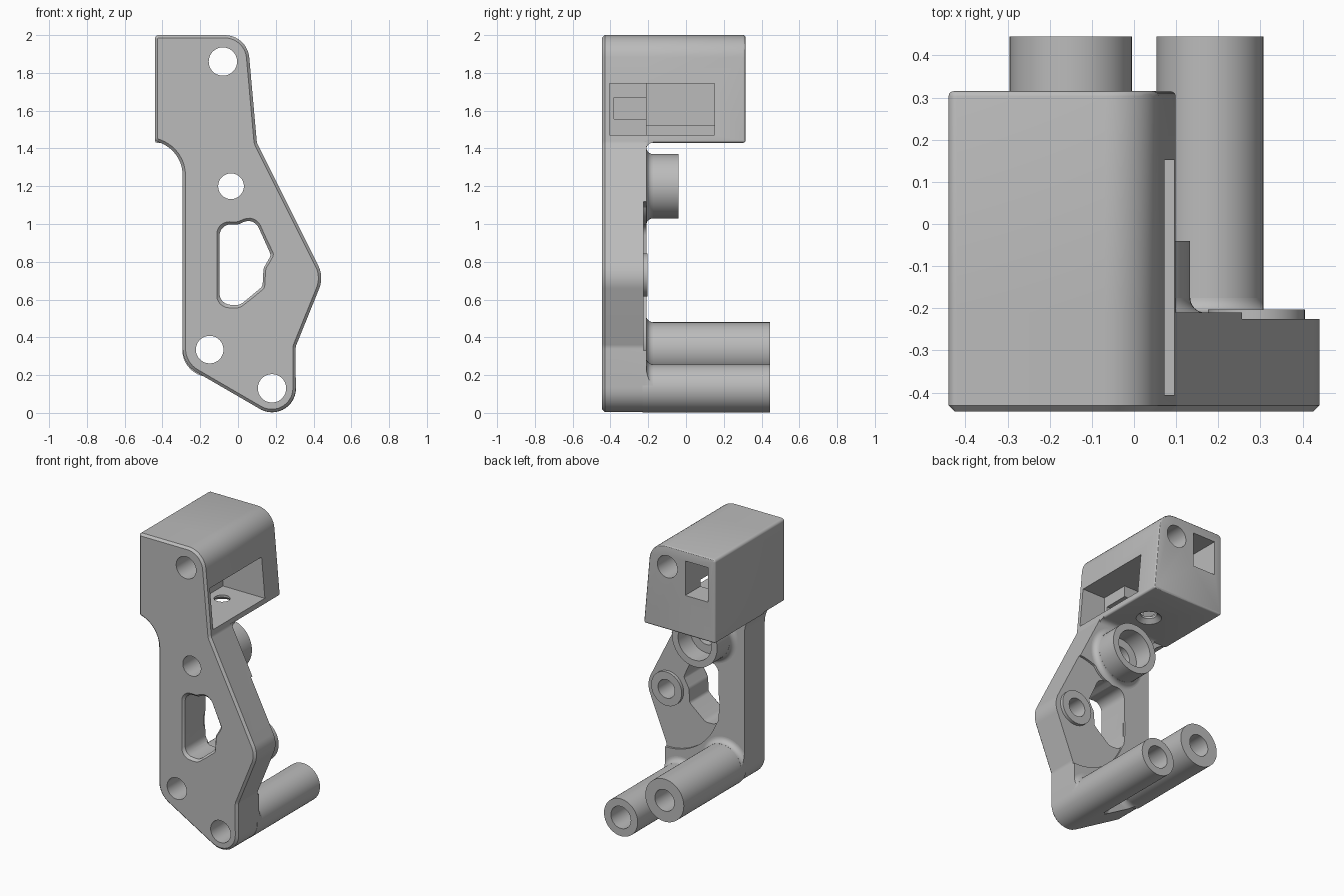
import bpy, bmesh, math
from mathutils import Vector

if "Cube" in bpy.data.objects:
    bpy.data.objects.remove(bpy.data.objects["Cube"])

grey = bpy.data.materials.new("plain_grey")
grey.use_nodes = True
COL = (0.5, 0.5, 0.5, 1)
grey.diffuse_color = COL
grey.node_tree.nodes["Principled BSDF"].inputs["Base Color"].default_value = COL

FRONT, FACE, BOX_BACK, TUBE_END = -0.445, -0.21, 0.315, 0.445


def circle(cx, cz, r, n=56):
    return [(cx + r * math.cos(2 * math.pi * i / n), cz + r * math.sin(2 * math.pi * i / n))
            for i in range(n)]


def rounded(corners, n=10):
    """Polygon with a fillet radius at every corner (x, z, r)."""
    out = []
    for i, (x, z, r) in enumerate(corners):
        p = Vector((x, z))
        a = (Vector(corners[i - 1][:2]) - p).normalized()
        b = (Vector(corners[(i + 1) % len(corners)][:2]) - p).normalized()
        half = a.angle(b) / 2
        c = p + (a + b).normalized() * r / math.sin(half)
        s = p + a * r / math.tan(half) - c
        e = p + b * r / math.tan(half) - c
        turn = math.atan2(s.x * e.y - s.y * e.x, s.dot(e))
        for k in range(n + 1):
            t = turn * k / n
            out.append((c.x + s.x * math.cos(t) - s.y * math.sin(t),
                        c.y + s.x * math.sin(t) + s.y * math.cos(t)))
    return out


def loft(name, rings, axis="y", bevel_at=None, width=0.015, segments=1):
    """Closed solid through rings [(points, position along axis)]."""
    place = {"x": lambda a, b, t: (t, a, b), "y": lambda a, b, t: (a, t, b),
             "z": lambda a, b, t: (a, b, t)}[axis]
    bm = bmesh.new()
    loops = [[bm.verts.new(place(a, b, t)) for a, b in pts] for pts, t in rings]
    n = len(loops[0])
    for low, high in zip(loops, loops[1:]):
        for i in range(n):
            j = (i + 1) % n
            bm.faces.new((low[i], low[j], high[j], high[i]))
    bm.faces.new(loops[0])
    bm.faces.new(loops[-1])
    bmesh.ops.recalc_face_normals(bm, faces=bm.faces)
    if bevel_at is not None:
        edges = [e for e in bm.edges if all(abs(v.co.y - bevel_at) < 1e-5 for v in e.verts)]
        bmesh.ops.bevel(bm, geom=edges, offset=width, segments=segments, profile=0.5,
                        affect='EDGES', clamp_overlap=False)
    mesh = bpy.data.meshes.new(name)
    bm.to_mesh(mesh)
    bm.free()
    mesh.materials.append(grey)
    ob = bpy.data.objects.new(name, mesh)
    bpy.context.collection.objects.link(ob)
    return ob


def box(name, x0, x1, y0, y1, z0, z1):
    return loft(name, [([(x0, z0), (x1, z0), (x1, z1), (x0, z1)], y) for y in (y0, y1)])


def boolean(ob, cutters, operation='DIFFERENCE'):
    bpy.context.view_layer.objects.active = ob
    for c in cutters:
        m = ob.modifiers.new("cut", 'BOOLEAN')
        m.operation, m.solver, m.object = operation, 'EXACT', c
        bpy.ops.object.modifier_apply(modifier=m.name)


# Front plate
outline = rounded([(-0.44, 2.0, 0.02), (0.049, 2.0, 0.13), (0.10, 1.43, 0.05),
                   (0.455, 0.72, 0.15), (0.305, 0.35, 0.06), (0.307, -0.09, 0.127),
                   (-0.293, 0.258, 0.145), (-0.293, 1.39, 0.185), (-0.44, 1.44, 0.02)])
plate = loft("mount_plate", [(outline, FRONT), (outline, FACE)], bevel_at=FRONT)

# Deep box at the top
box_shape = rounded([(-0.44, 2.0, 0.02), (0.049, 2.0, 0.13),
                     (0.10, 1.43, 0.012), (-0.44, 1.43, 0.012)])
top_box = loft("motor_box", [(box_shape, FACE), (box_shape, BOX_BACK)],
               bevel_at=BOX_BACK, width=0.012, segments=3)

# Fillet under the box
f = 0.035
cove = [(FACE - 0.01, 1.44), (FACE - 0.01, 1.43 - f)]
for k in range(9):
    t = math.pi / 2 * k / 8
    cove.append((FACE + f * (1 - math.cos(t)), 1.43 - f * (1 - math.sin(t))))
cove.append((FACE + f, 1.44))
box_fillet = loft("box_fillet", [(cove, -0.33), (cove, 0.10)], axis="x")

# Tubes and boss with flared feet, trimmed to the plate outline
trim = loft("trim", [(outline, -0.6), (outline, 0.6)])
tubes, feet = [], []
for name, cx, cz, r, end in (("lower_tube", 0.18, 0.13, 0.127, TUBE_END),
                             ("upper_tube", -0.15, 0.335, 0.145, TUBE_END),
                             ("middle_boss", -0.037, 1.2, 0.17, -0.04)):
    tubes.append(loft(name, [(circle(cx, cz, r), -0.23), (circle(cx, cz, r), end)]))
    rings = [(circle(cx, cz, r + f), -0.23)]
    for k in range(9):
        t = math.pi / 2 * k / 8
        rings.append((circle(cx, cz, r + 0.0005 + f * (1 - math.sin(t))),
                      FACE + f * (1 - math.cos(t))))
    foot = loft(name + "_foot", rings)
    boolean(foot, [trim], 'INTERSECT')
    feet.append(foot)

# Small raised pad inside a round recess
pad = loft("pivot_pad", [(circle(0.29, 0.73, 0.115), -0.24), (circle(0.29, 0.73, 0.115), -0.203)])
recess = loft("recess", [(circle(0.29, 0.725, 0.395, 96), -0.225), (circle(0.29, 0.725, 0.395, 96), 0)])

# Round holes
def drill(cx, cz, r, y0=-0.6, y1=0.6):
    return loft("drill", [(circle(cx, cz, r), y0), (circle(cx, cz, r), y1)])

holes = [drill(-0.08, 1.86, 0.075), drill(0.18, 0.13, 0.075), drill(-0.15, 0.335, 0.073),
         drill(-0.037, 1.2, 0.068)]
counterbore = drill(-0.037, 1.2, 0.125, -0.17)
pad_hole = drill(0.29, 0.73, 0.063, -0.39)

# Irregular window with a chamfered front rim
window_shape = rounded([(-0.098, 1.0, 0.06), (0.0, 0.997, 0.05), (0.085, 1.035, 0.06),
                        (0.175, 0.835, 0.03), (0.135, 0.765, 0.05), (0.13, 0.67, 0.03),
                        (0.01, 0.57, 0.06), (-0.098, 0.575, 0.06)], 6)
wide = [(0.03 + (x - 0.03) * 1.22, 0.8 + (z - 0.8) * 1.14) for x, z in window_shape]
window = loft("window", [(wide, -0.46), (window_shape, -0.43), (window_shape, 0)])

# Motor pocket, wire channel and countersunk floor hole
pockets = [box("flange_pocket", -0.10, 0.3, -0.405, -0.20, 1.47, 1.745),
           box("lead_slot", -0.25, 0.3, -0.38, -0.19, 1.555, 1.67),
           box("body_pocket", -0.22, 0.3, -0.21, 0.152, 1.47, 1.745),
           box("rear_pocket", -0.39, -0.2, -0.2095, 0.1515, 1.525, 1.744),
           box("wire_channel", -0.387, -0.215, 0.0, 0.5, 1.70, 1.935),
           loft("floor_hole", [(circle(-0.12, 0.0, 0.09), 1.42), (circle(-0.12, 0.0, 0.05), 1.455),
                               (circle(-0.12, 0.0, 0.05), 1.6)], axis="z")]

# Cut everything
boolean(plate, [recess, window, pad_hole] + holes + pockets[:4])
boolean(top_box, holes[:1] + pockets)
for part in tubes + feet:
    boolean(part, holes[1:] + [counterbore])
boolean(feet[2], [window])
boolean(tubes[2], [window])
boolean(pad, [pad_hole])

for c in holes + pockets + [trim, recess, counterbore, pad_hole, window]:
    bpy.data.objects.remove(c)

# Smooth shading with crisp edges
for part in [plate, top_box, box_fillet, pad] + tubes + feet:
    bpy.ops.object.select_all(action='DESELECT')
    part.select_set(True)
    bpy.context.view_layer.objects.active = part
    bpy.ops.object.shade_smooth_by_angle(angle=math.radians(30))
